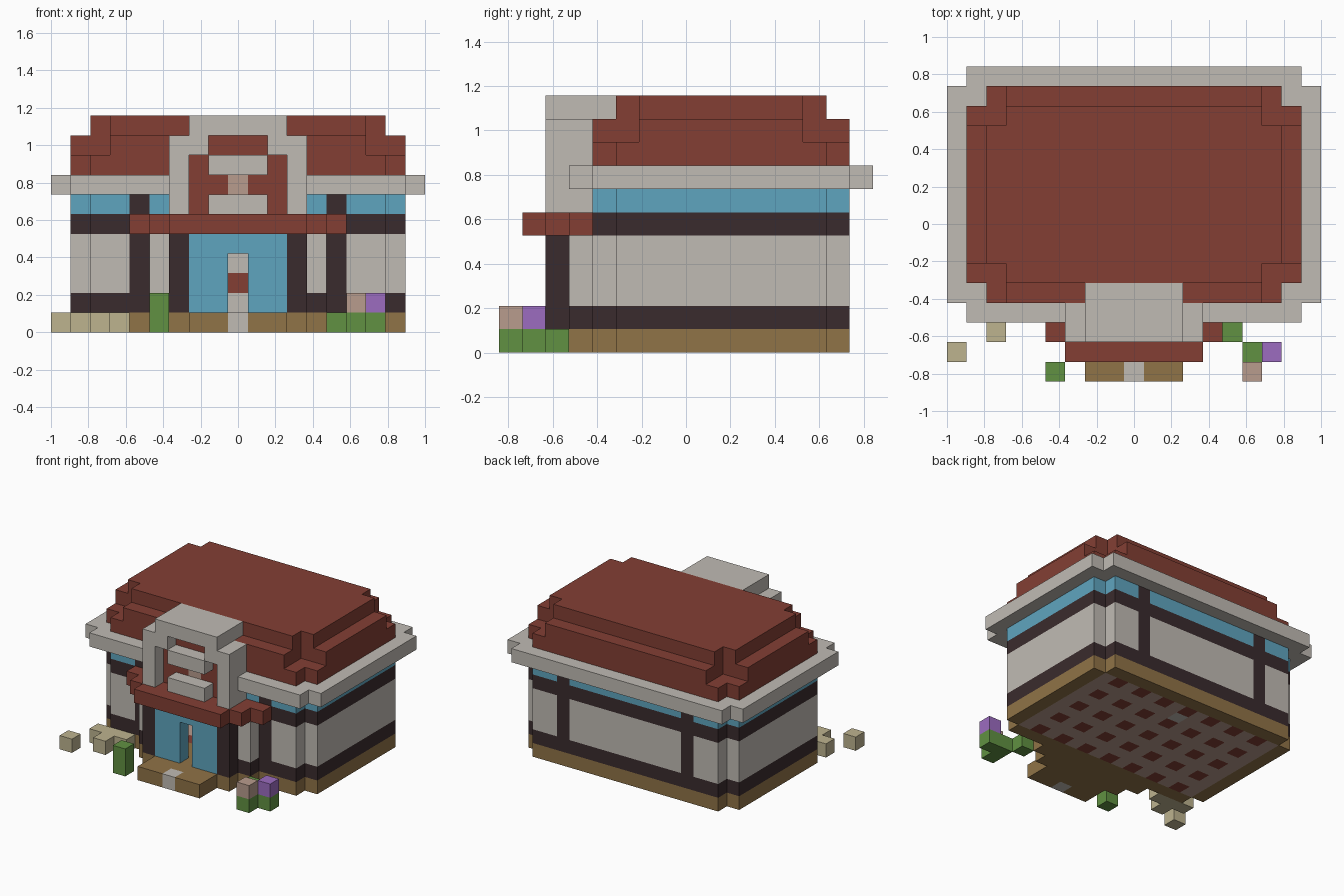
import bpy
import bmesh
from itertools import product

old = bpy.data.objects.get("Cube")
if old:
    bpy.data.objects.remove(old, do_unlink=True)

UNIT = 2 / 19          # edge of one block; the model is 19 x 16 x 11 blocks


def material(name, hex_code):
    srgb = [int(hex_code[i:i + 2], 16) / 255 for i in (0, 2, 4)]
    lin = [c / 12.92 if c < 0.04045 else ((c + 0.055) / 1.055) ** 2.4 for c in srgb]
    mat = bpy.data.materials.new(name)
    mat.use_nodes = True
    mat.diffuse_color = (*lin, 1)
    mat.node_tree.nodes["Principled BSDF"].inputs["Base Color"].default_value = (*lin, 1)
    return mat


white = material("warm white", "c0bbb4")
red = material("brick red", "833f34")
dark = material("dark timber", "3a2b2d")
blue = material("window blue", "5fa5bf")
brown = material("foundation brown", "907347")
green = material("leaf green", "619142")
beige = material("sand beige", "bdb38f")
pink = material("dusty pink", "b99c8d")
purple = material("flower purple", "9c6cc0")


def box(x0, x1, y0, y1, z0, z1):
    return set(product(range(x0, x1), range(y0, y1), range(z0, z1)))


def mirror(cells):
    return cells | {(18 - x, y, z) for x, y, z in cells}


def notched(x0, x1, y0, y1, z, cut):
    """One-block slab whose four corners are cut away squarely."""
    return (box(x0, x1, y0 + cut, y1 - cut, z, z + 1)
            | box(x0 + cut, x1 - cut, y0, y1, z, z + 1))


def wall_ring(z0, z1):
    """Hollow wall with notched corners, stepping forward at the entrance."""
    side = box(1, 2, 5, 14, z0, z1) | box(2, 5, 4, 5, z0, z1) | box(5, 6, 3, 4, z0, z1)
    return mirror(side) | box(2, 17, 14, 15, z0, z1)


def part(name, mat, cells):
    """Mesh the outer skin of a set of blocks and merge its flat faces."""
    bm = bmesh.new()
    for cell in cells:
        for axis, side in product(range(3), (0, 1)):
            neighbour = list(cell)
            neighbour[axis] += 2 * side - 1
            if tuple(neighbour) in cells:
                continue
            verts = []
            for u, w in ((0, 0), (1, 0), (1, 1), (0, 1)):
                p = list(cell)
                p[axis] += side
                p[(axis + 1) % 3] += u
                p[(axis + 2) % 3] += w
                verts.append(bm.verts.new(((p[0] - 9.5) * UNIT, (p[1] - 8) * UNIT, p[2] * UNIT)))
            bm.faces.new(verts if side else verts[::-1])
    bmesh.ops.remove_doubles(bm, verts=bm.verts, dist=0.001)
    bmesh.ops.dissolve_limit(bm, angle_limit=0.01, verts=bm.verts, edges=bm.edges)
    mesh = bpy.data.meshes.new(name)
    bm.to_mesh(mesh)
    bm.free()
    mesh.materials.append(mat)
    obj = bpy.data.objects.new(name, mesh)
    bpy.context.collection.objects.link(obj)
    return obj


# Foundation, tiled floor and entrance step
floor = box(2, 17, 5, 14, 0, 1)
tiles = {c for c in floor if c[0] % 2 and c[1] % 2 and 2 < c[0] < 16}
figure = box(9, 10, 12, 13, 0, 4)
figure_sash = box(9, 10, 12, 13, 2, 3)
slab = box(1, 18, 5, 14, 0, 1) | box(2, 17, 4, 15, 0, 1)
porch = box(5, 14, 3, 4, 0, 1) | box(6, 13, 2, 3, 0, 1) | box(7, 12, 0, 2, 0, 1)
step_marker = box(9, 10, 0, 1, 0, 1)
part("foundation", brown, (slab | porch) - floor - step_marker)
part("floor", pink, floor - tiles - figure)
part("floor_tiles", red, tiles)
part("step_marker", white, step_marker)
part("indoor_figure", white, figure - figure_sash)
part("indoor_figure_sash", red, figure_sash)

# Walls: timber bands and posts, white panels, high windows
posts = mirror(box(4, 5, 4, 5, 2, 5) | box(4, 5, 14, 15, 2, 5))
top_posts = mirror(box(4, 5, 4, 5, 6, 7) | box(4, 5, 14, 15, 6, 7))
part("lower_timber_band", dark, wall_ring(1, 2))
part("wall_panels", white, wall_ring(2, 5) - posts)
part("wall_posts", dark, posts)
upper_ring = mirror(box(1, 2, 5, 14, 0, 1)) | box(2, 17, 4, 5, 0, 1) | box(2, 17, 14, 15, 0, 1)
part("upper_timber_band", dark, {(x, y, 5) for x, y, z in upper_ring})
part("high_windows", blue, {(x, y, 6) for x, y, z in upper_ring} - top_posts)
part("high_window_posts", dark, top_posts)

# Entrance: door posts, glass front with an opening, stepped canopy
part("door_posts", dark, mirror(box(6, 7, 2, 3, 1, 5)))
part("glass_front", blue, box(7, 12, 2, 3, 1, 5) - box(9, 10, 2, 3, 1, 4))
part("canopy", red, box(6, 13, 1, 2, 5, 6) | box(5, 14, 2, 3, 5, 6) | box(4, 15, 3, 4, 5, 6))

# Gable arch with a recessed panel and two raised bars
arch = mirror(box(6, 7, 2, 4, 6, 10) | box(7, 8, 2, 4, 9, 10)) | box(7, 12, 2, 5, 10, 11)
panel = box(7, 12, 3, 4, 6, 10) - arch
panel_centre = box(9, 10, 3, 4, 7, 8)
part("gable_arch", white, arch)
part("gable_panel", red, panel - panel_centre)
part("gable_panel_centre", pink, panel_centre)
part("gable_bars", white, box(8, 11, 2, 3, 6, 7) | box(8, 11, 2, 3, 8, 9))

# Eaves and three-layer roof
part("eaves", white, notched(0, 19, 3, 16, 7, 1) - box(6, 13, 3, 4, 7, 8))
roof = (notched(1, 18, 4, 15, 8, 1) | notched(1, 18, 4, 15, 9, 2)
        | notched(2, 17, 5, 14, 10, 1))
part("roof", red, roof)

# Garden blocks around the front
part("left_bushes", green, box(14, 15, 2, 3, 0, 1) | box(15, 16, 0, 2, 0, 1)
     | box(16, 17, 1, 2, 0, 1))
part("pink_flower", pink, box(15, 16, 0, 1, 1, 2))
part("purple_flower", purple, box(16, 17, 1, 2, 1, 2))
part("right_shrub", green, box(5, 6, 0, 1, 0, 2))
part("sand_stones", beige, box(1, 4, 3, 4, 0, 1) | box(2, 3, 2, 3, 0, 1))
part("loose_stone", beige, box(0, 1, 1, 2, 0, 1))
